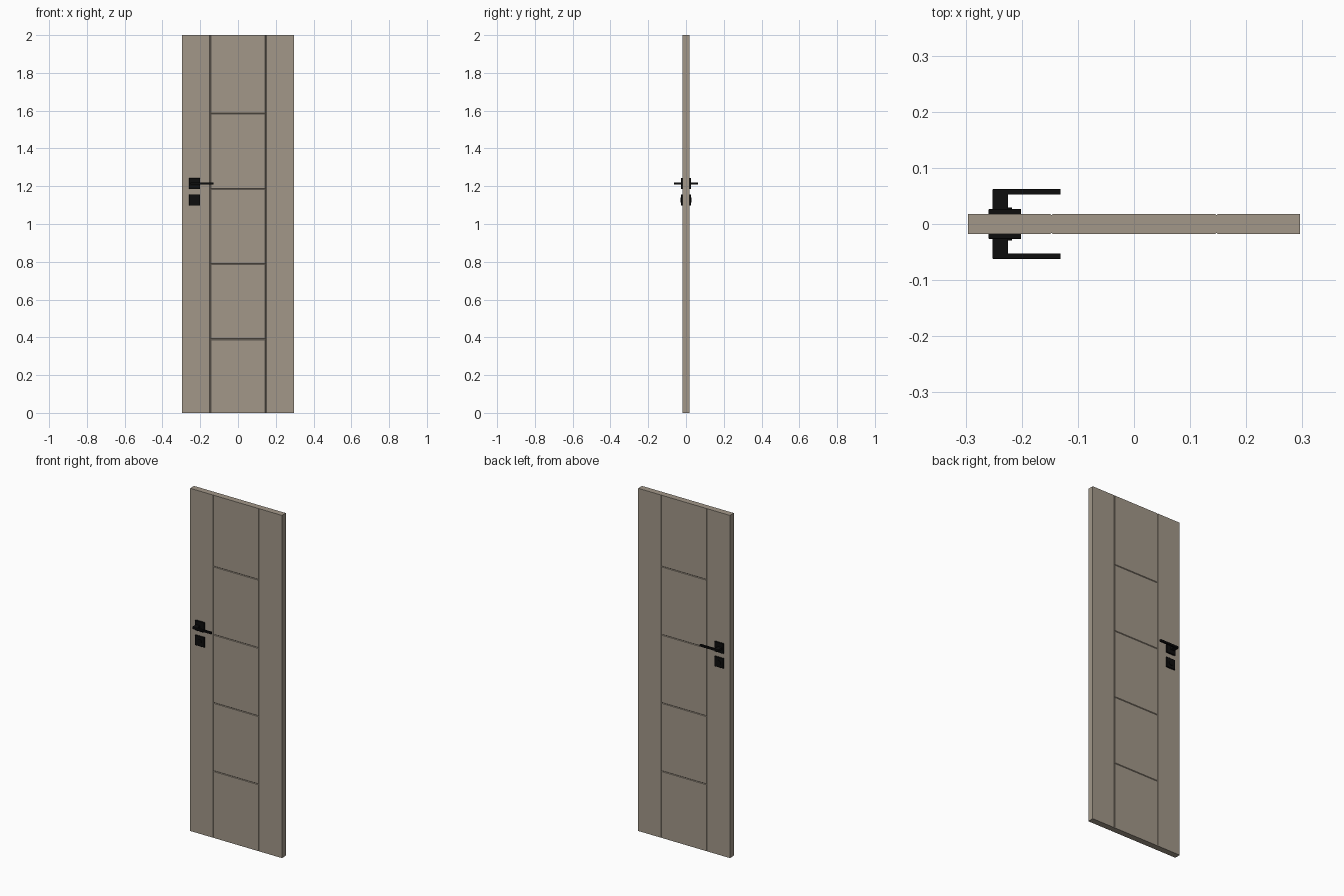
import bpy, bmesh, math
from mathutils import Matrix

if "Cube" in bpy.data.objects:
    bpy.data.objects.remove(bpy.data.objects["Cube"])


def material(name, rgb):
    m = bpy.data.materials.new(name)
    m.diffuse_color = (*rgb, 1)
    m.use_nodes = True
    m.node_tree.nodes["Principled BSDF"].inputs["Base Color"].default_value = m.diffuse_color
    return m


TAUPE = material("taupe_door", (0.36, 0.31, 0.25))
BLACK = material("black_metal", (0.004, 0.004, 0.004))

W, T, H = 0.296, 0.018, 2.0      # half width, half thickness, height
JOINT, GROOVE = 0.147, 0.0028    # joint position, chamfer of the V grooves


def finish(name, bm, mat):
    bmesh.ops.recalc_face_normals(bm, faces=bm.faces)
    me = bpy.data.meshes.new(name)
    bm.to_mesh(me)
    bm.free()
    me.materials.append(mat)
    ob = bpy.data.objects.new(name, me)
    bpy.context.collection.objects.link(ob)
    return ob


def box(name, lo, hi, mat, bevel=0, rule=None):
    """Box between two corners; edges whose midpoint passes rule are chamfered."""
    bm = bmesh.new()
    bmesh.ops.create_cube(bm, size=1)
    for v in bm.verts:
        v.co = [(a + b) / 2 + c * (b - a) for a, b, c in zip(lo, hi, v.co)]
    if bevel:
        edges = [e for e in bm.edges if rule((e.verts[0].co + e.verts[1].co) / 2)]
        bmesh.ops.bevel(bm, geom=edges, offset=bevel, segments=1, affect='EDGES')
    return finish(name, bm, mat)


def cylinder(name, centre, radius, depth, mat):
    bm = bmesh.new()
    bmesh.ops.create_cone(bm, cap_ends=True, segments=32, radius1=radius, radius2=radius,
                          depth=depth, matrix=Matrix.Translation(centre)
                          @ Matrix.Rotation(math.pi / 2, 4, 'X'))
    ob = finish(name, bm, mat)
    ob.data.shade_smooth()
    ob.data.set_sharp_from_angle(angle=math.radians(35))
    return ob


# Side stiles, chamfered along the inner joint
box("left_stile", (-W, -T, 0), (-JOINT, T, H), TAUPE, GROOVE,
    lambda p: abs(p.x + JOINT) < 1e-4 and abs(p.y) > T - 1e-4)
box("right_stile", (JOINT, -T, 0), (W, T, H), TAUPE, GROOVE,
    lambda p: abs(p.x - JOINT) < 1e-4 and abs(p.y) > T - 1e-4)

# Stacked centre panels with V grooves between them
levels = [0, 0.39, 0.788, 1.186, 1.584, H]
for i, (z0, z1) in enumerate(zip(levels, levels[1:])):
    box(f"centre_panel_{i + 1}", (-JOINT, -T, z0), (JOINT, T, z1), TAUPE, GROOVE,
        lambda p: abs(p.y) > T - 1e-4 and 1e-4 < p.z < H - 1e-4)

# Handle and lock set on both faces
HX, HZ, LZ, R = -0.230, 1.214, 1.127, 0.029
for side, s in (("front", -1), ("back", 1)):
    def part(name, x0, x1, y0, y1, z0, z1, bevel=0):
        ya, yb = sorted((s * y0, s * y1))
        box(f"{side}_{name}", (x0, ya, z0), (x1, yb, z1), BLACK, bevel,
            lambda p: abs(p.y) > y1 - 1e-4)
    part("handle_plate", HX - R, HX + R, T, 0.027, HZ - R, HZ + R, 0.001)
    part("lock_plate", HX - R, HX + R, T, 0.026, LZ - R, LZ + R, 0.001)
    part("handle_neck", -0.252, -0.225, 0.026, 0.0525, HZ - 0.006, HZ + 0.006)
    part("lever", -0.252, -0.131, 0.0525, 0.0625, HZ - 0.006, HZ + 0.006, 0.001)
    cylinder(f"{side}_lock_barrel", (HX, s * 0.0245, LZ), 0.013, 0.009, BLACK)
